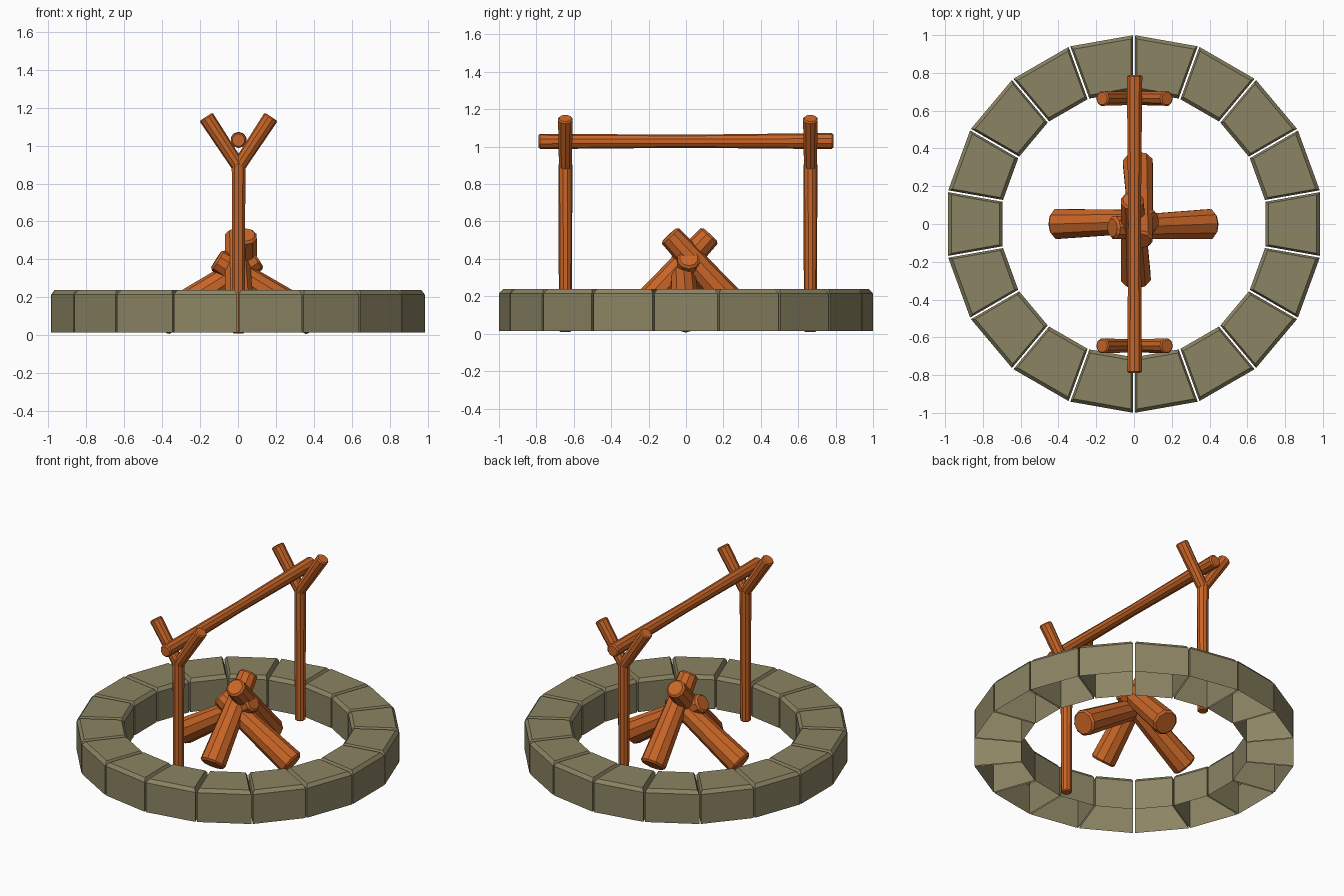
import bpy, bmesh
from math import sin, cos, pi, radians
from mathutils import Vector, Matrix

cube = bpy.data.objects.get("Cube")
if cube:
    bpy.data.objects.remove(cube, do_unlink=True)


def material(name, rgb):
    m = bpy.data.materials.new(name)
    m.use_nodes = True
    m.diffuse_color = (*rgb, 1)
    m.node_tree.nodes["Principled BSDF"].inputs["Base Color"].default_value = (*rgb, 1)
    return m


STONE = material("olive stone", (0.26, 0.23, 0.125))
WOOD = material("orange wood", (0.58, 0.13, 0.02))


def finish(name, bm, mat):
    bmesh.ops.recalc_face_normals(bm, faces=bm.faces)
    mesh = bpy.data.meshes.new(name)
    bm.to_mesh(mesh)
    bm.free()
    mesh.materials.append(mat)
    obj = bpy.data.objects.new(name, mesh)
    bpy.context.collection.objects.link(obj)
    return obj


def loft(bm, rings):
    for a, b in zip(rings, rings[1:]):
        for i in range(len(a)):
            j = (i + 1) % len(a)
            bm.faces.new((a[i], a[j], b[j], b[i]))


def log(name, start, end, r0, r1, waist=None, sides=10):
    """Faceted tapered log with chamfered ends and an optional waist radius."""
    start, end = Vector(start), Vector(end)
    axis = end - start
    length = axis.length
    turn = axis.to_track_quat('Z', 'Y').to_matrix().to_4x4()
    place = Matrix.Translation(start) @ turn
    c = 0.2 * min(r0, r1)
    profile = [(0, r0 - c), (c, r0)]
    if waist:
        profile.append((length / 2, waist))
    profile += [(length - c, r1), (length, r1 - c)]
    bm = bmesh.new()
    rings = []
    for h, r in profile:
        angles = [2 * pi * (i + 0.5) / sides for i in range(sides)]
        rings.append([bm.verts.new(place @ Vector((r * cos(a), r * sin(a), h))) for a in angles])
    loft(bm, rings)
    bm.faces.new(rings[0])
    bm.faces.new(rings[-1])
    return finish(name, bm, WOOD)


# Ring of hollow wedge stones, chamfered at the top and open underneath
COUNT = 18
INNER, OUTER = 0.695, 0.985
BASE, SHOULDER, TOP = 0.015, 0.215, 0.238


def stone(index):
    half = pi / COUNT
    slope = sin(half) / cos(half)
    bm = bmesh.new()
    rings = []
    for z, inset in ((BASE, 0), (SHOULDER, 0), (TOP, 0.018)):
        a, b = INNER + inset, OUTER - inset
        gap = 0.005 + inset * 0.6
        wa, wb = a * slope - gap, b * slope - gap
        rings.append([bm.verts.new(p) for p in
                      ((a, -wa, z), (b, -wb, z), (b, wb, z), (a, wa, z))])
    loft(bm, rings)
    bm.faces.new(rings[-1])
    obj = finish(f"ring_stone_{index + 1}", bm, STONE)
    obj.rotation_euler.z = 2 * half * index


for i in range(COUNT):
    stone(i)

# Forked posts
for name, y in (("front", -0.645), ("back", 0.665)):
    log(f"{name}_post", (0.003, y, 0.01), (0.003, y, 0.91), 0.034, 0.038)
    for side, s in (("left", 1), ("right", -1)):
        log(f"{name}_{side}_fork", (0.003, y, 0.89), (0.003 + s * 0.172, y, 1.152), 0.036, 0.041)

# Crossbar resting in the forks
log("crossbar", (0.003, -0.788, 1.028), (0.003, 0.788, 1.03), 0.041, 0.043, waist=0.035)

# Leaning firewood
FIREWOOD = {
    "left_firewood": ((0.41, 0, 0.07), (-0.115, -0.02, 0.4)),
    "right_firewood": ((-0.415, 0, 0.07), (0.105, 0.015, 0.405)),
    "front_firewood": ((0.01, -0.29, 0.07), (-0.01, 0.13, 0.53)),
    "back_firewood": ((0.02, 0.33, 0.07), (0.04, -0.09, 0.53)),
}
for name, (foot, tip) in FIREWOOD.items():
    log(name, foot, tip, 0.083, 0.062)
